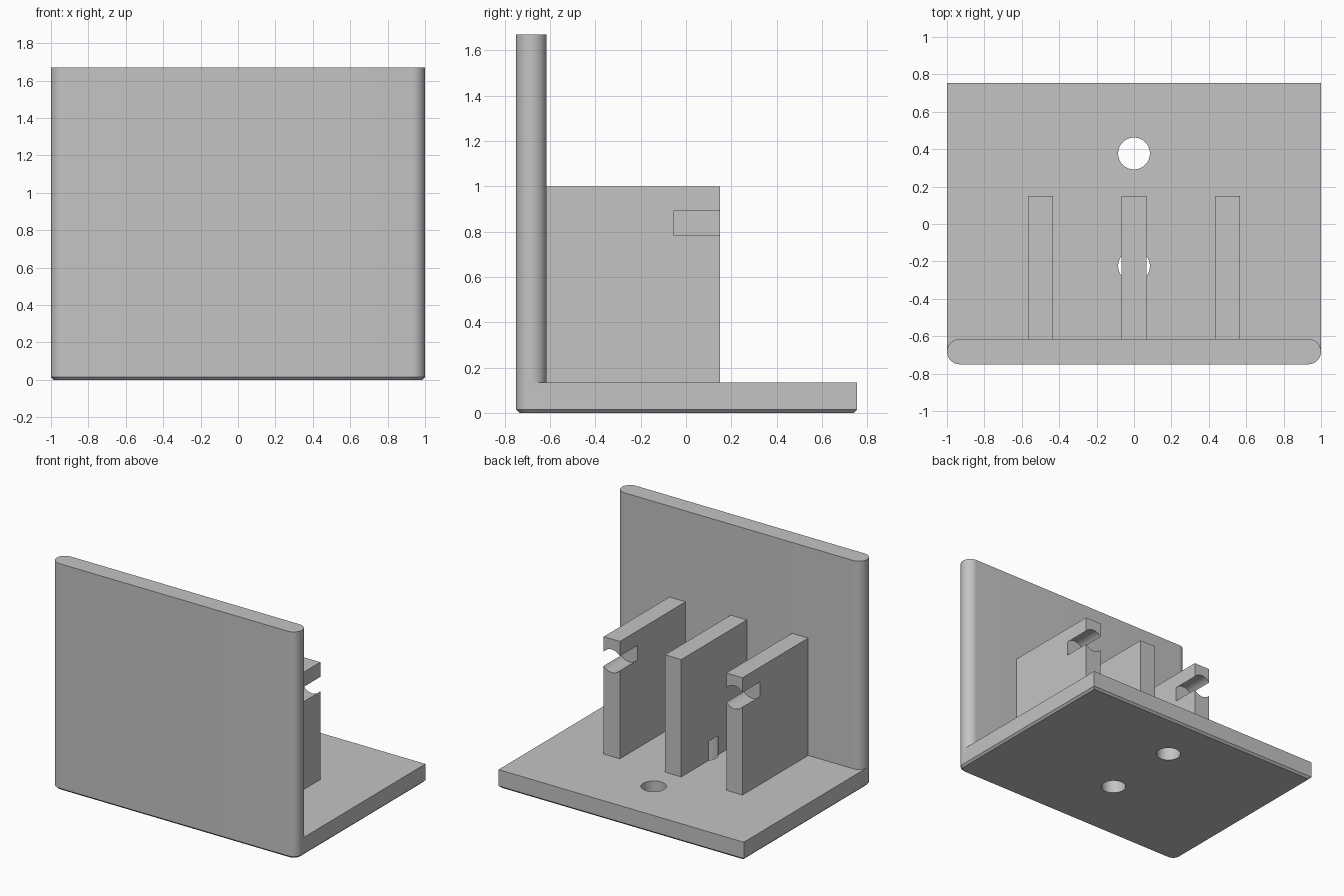
import bpy, bmesh, math
from mathutils import Matrix

if "Cube" in bpy.data.objects:
    bpy.data.objects.remove(bpy.data.objects["Cube"], do_unlink=True)

# Shared dimensions
HEIGHT, BASE_TOP, RIB_TOP = 1.67, 0.135, 1.0
FRONT, BACK = -0.75, 0.755
THICK = 0.135
R = THICK / 2
WALL_MID, WALL_BACK = FRONT + R, FRONT + THICK
RIB_BACK, HOLE_R = 0.15, 0.085

grey = bpy.data.materials.new("plain grey")
grey.use_nodes = True
colour = (0.55, 0.55, 0.55, 1)
grey.diffuse_color = colour
grey.node_tree.nodes["Principled BSDF"].inputs["Base Color"].default_value = colour


def add_object(name, bm):
    bmesh.ops.recalc_face_normals(bm, faces=bm.faces)
    mesh = bpy.data.meshes.new(name)
    bm.to_mesh(mesh)
    bm.free()
    mesh.materials.append(grey)
    obj = bpy.data.objects.new(name, mesh)
    bpy.context.collection.objects.link(obj)
    return obj


def prism(name, outline, z0, z1, chamfer=0):
    bm = bmesh.new()
    face = bm.faces.new([bm.verts.new((x, y, z0)) for x, y in outline])
    top = bmesh.ops.extrude_face_region(bm, geom=[face])["geom"]
    bmesh.ops.translate(bm, vec=(0, 0, z1 - z0),
                        verts=[v for v in top if isinstance(v, bmesh.types.BMVert)])
    if chamfer:
        rim = [e for e in bm.edges if all(abs(v.co.z - z0) < 1e-5 for v in e.verts)]
        bmesh.ops.bevel(bm, geom=rim, offset=chamfer, segments=1, affect='EDGES')
    return add_object(name, bm)


def box(name, x0, x1, y0, y1, z0, z1):
    return prism(name, [(x0, y0), (x1, y0), (x1, y1), (x0, y1)], z0, z1)


def cylinder(name, centre, length, along_y=False):
    bm = bmesh.new()
    turn = Matrix.Rotation(math.pi / 2 if along_y else 0, 4, 'X')
    bmesh.ops.create_cone(bm, cap_ends=True, segments=64, radius1=HOLE_R,
                          radius2=HOLE_R, depth=length,
                          matrix=Matrix.Translation(centre) @ turn)
    return add_object(name, bm)


def cut(obj, cutter):
    mod = obj.modifiers.new("cut", 'BOOLEAN')
    mod.operation, mod.solver, mod.object = 'DIFFERENCE', 'EXACT', cutter
    bpy.context.view_layer.update()
    graph = bpy.context.evaluated_depsgraph_get()
    result = bpy.data.meshes.new_from_object(obj.evaluated_get(graph))
    obj.modifiers.clear()
    obj.data = result
    bpy.data.objects.remove(cutter, do_unlink=True)


def arc(cx, start, end, steps=12):
    angles = [math.radians(start + (end - start) * i / steps) for i in range(steps + 1)]
    return [(cx + R * math.cos(a), WALL_MID + R * math.sin(a)) for a in angles]


# Base and upright wall in one piece, with rounded wall ends and chamfered underside
outline = arc(-1 + R, 180, 270) + arc(1 - R, 270, 360) + [(1, BACK), (-1, BACK)]
body = prism("base_and_wall", outline, 0, HEIGHT, chamfer=0.015)
clearance = ([(-1.2, WALL_MID)] + arc(-1 + R, 180, 90) + arc(1 - R, 90, 0)
             + [(1.2, WALL_MID), (1.2, 1), (-1.2, 1)])
cut(body, prism("clearance", clearance, BASE_TOP, 2))

# Screw holes through the base
for y in (0.377, -0.225):
    cut(body, cylinder("hole_cutter", (0, y, 0), 0.54))

# Three ribs behind the wall
ribs = []
for name, x in (("right_rib", -0.5), ("middle_rib", 0), ("left_rib", 0.5)):
    rib = box(name, x - 0.066, x + 0.066, WALL_BACK - 0.005, RIB_BACK, BASE_TOP, RIB_TOP)
    if x:
        # Round channel in the free end of each outer rib
        cut(rib, cylinder("channel_cutter", (x, 0.15, 0.838), 0.41, along_y=True))
    else:
        # Screw hole continues up into the middle rib
        cut(rib, cylinder("hole_cutter", (0, -0.225, 0), 0.55))
    ribs.append(rib)

# Smooth the rounded surfaces and keep hard edges
for obj in [body] + ribs:
    bpy.ops.object.select_all(action='DESELECT')
    obj.select_set(True)
    bpy.context.view_layer.objects.active = obj
    bpy.ops.object.shade_smooth_by_angle(angle=math.radians(30))
